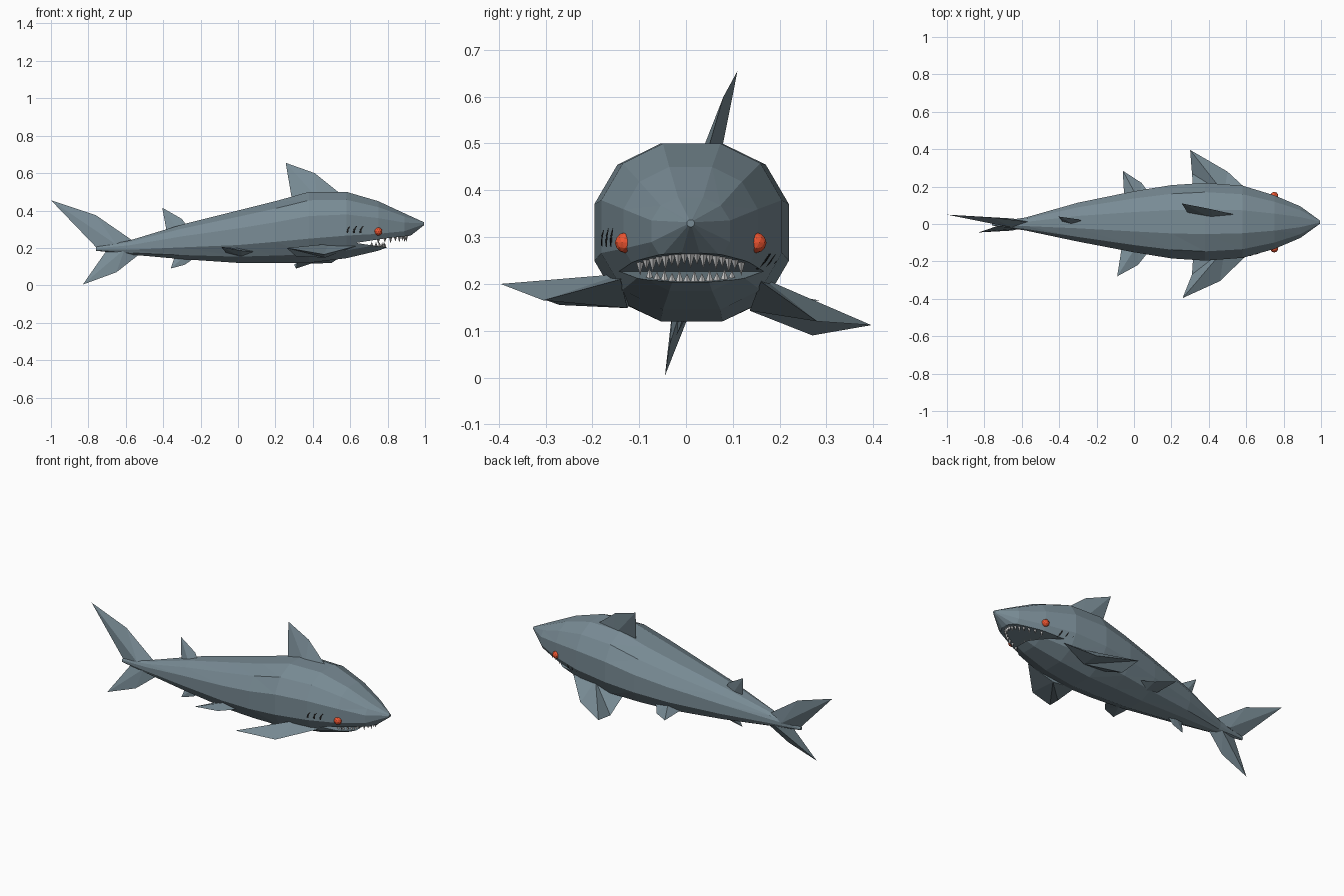
import bpy, bmesh, math
from mathutils import Vector

if "Cube" in bpy.data.objects:
    bpy.data.objects.remove(bpy.data.objects["Cube"])


def material(name, rgb):
    m = bpy.data.materials.new(name)
    m.diffuse_color = (*rgb, 1)
    m.use_nodes = True
    m.node_tree.nodes["Principled BSDF"].inputs["Base Color"].default_value = m.diffuse_color
    return m


SKIN = material("skin", (0.19, 0.26, 0.30))
RED = material("red", (0.85, 0.09, 0.03))
BLACK = material("black", (0.01, 0.01, 0.01))


def add(name, bm, mat=None):
    bmesh.ops.recalc_face_normals(bm, faces=bm.faces)
    me = bpy.data.meshes.new(name)
    bm.to_mesh(me)
    bm.free()
    ob = bpy.data.objects.new(name, me)
    bpy.context.collection.objects.link(ob)
    if mat:
        me.materials.append(mat)
    return ob


# Body sections: x, centre y, half width, bottom z, top z
SECTIONS = [
    (-0.76, 0, 0.008, 0.185, 0.205), (-0.58, 0, 0.035, 0.165, 0.24),
    (-0.30, 0.01, 0.105, 0.14, 0.325), (0.0, 0.012, 0.165, 0.12, 0.40),
    (0.20, 0.012, 0.198, 0.12, 0.45), (0.38, 0.012, 0.21, 0.12, 0.50),
    (0.58, 0.012, 0.195, 0.145, 0.50), (0.75, 0.01, 0.145, 0.185, 0.45),
    (0.89, 0.01, 0.085, 0.24, 0.385), (0.995, 0.01, 0.008, 0.322, 0.337)]


def squash(v, e=0.87):
    return math.copysign(abs(v) ** e, v)


def side_y(x, z, side):
    """Body surface y at a given x and z."""
    for a, b in zip(SECTIONS, SECTIONS[1:]):
        if a[0] <= x <= b[0]:
            t = (x - a[0]) / (b[0] - a[0])
            _, yc, w, zb, zt = [p + (q - p) * t for p, q in zip(a, b)]
            k = min(1, abs(2 * (z - zb) / (zt - zb) - 1))
            return yc + side * w * 0.97 * math.sqrt(1 - k ** 2.3)


# Faceted body loft
bm = bmesh.new()
N = 12
rings = []
for x, yc, w, zb, zt in SECTIONS:
    ring = []
    for i in range(N):
        a = math.radians(15) + i * math.tau / N
        ring.append(bm.verts.new((x, yc + w * 1.02 * squash(math.cos(a)),
                                  (zb + zt) / 2 + (zt - zb) / 2 * 1.03 * squash(math.sin(a)))))
    rings.append(ring)
for r, s in zip(rings, rings[1:]):
    for i in range(N):
        j = (i + 1) % N
        bm.faces.new((r[i], r[j], s[j], s[i]))
bm.faces.new(rings[0])
bm.faces.new(rings[-1])
bmesh.ops.triangulate(bm, faces=bm.faces)
body = add("body", bm, SKIN)

# Open mouth, cut as a wedge
bm = bmesh.new()
wedge = [(0.63, 0.227), (0.78, 0.25), (1.05, 0.28), (1.05, 0.17), (0.84, 0.20), (0.74, 0.21)]
sides = [[bm.verts.new((x, y, z)) for x, z in wedge] for y in (-0.4, 0.4)]
for ring in sides:
    bm.faces.new(ring)
for i in range(len(wedge)):
    j = (i + 1) % len(wedge)
    bm.faces.new((sides[0][i], sides[0][j], sides[1][j], sides[1][i]))
cutter = add("mouth_cutter", bm, SKIN)
cutter.hide_render = True
mod = body.modifiers.new("mouth", 'BOOLEAN')
mod.operation, mod.object, mod.solver = 'DIFFERENCE', cutter, 'EXACT'
bpy.context.view_layer.objects.active = body
bpy.ops.object.modifier_apply(modifier=mod.name)
bpy.data.objects.remove(cutter)


# Fin: outline from root front round the tip to root back, thickest at the root
def fin(name, pts, thick):
    pts = [Vector(p) for p in pts]
    root = (pts[0] + pts[-1]) / 2
    n = (pts[1] - root).cross(pts[2] - root).normalized() * thick
    bm = bmesh.new()
    rim = [bm.verts.new(p) for p in pts]
    for apex in (bm.verts.new(root + n), bm.verts.new(root - n)):
        for i in range(len(rim)):
            bm.faces.new((rim[i], rim[(i + 1) % len(rim)], apex))
    return add(name, bm, SKIN)


fin("dorsal_fin", [(0.56, 0.045, 0.48), (0.41, 0.08, 0.60), (0.255, 0.11, 0.655),
                   (0.29, 0.055, 0.45)], 0.022)
fin("second_dorsal_fin", [(-0.26, 0.01, 0.30), (-0.30, 0.025, 0.355), (-0.405, 0.04, 0.415),
                          (-0.38, 0.01, 0.28)], 0.016)
fin("anal_fin", [(-0.22, 0, 0.155), (-0.285, -0.012, 0.11), (-0.36, -0.02, 0.09),
                 (-0.335, 0, 0.165)], 0.014)
fin("tail_upper_lobe", [(-0.55, 0.01, 0.23), (-0.76, 0.035, 0.375), (-1.0, 0.05, 0.455),
                        (-0.75, 0, 0.195)], 0.025)
fin("tail_lower_lobe", [(-0.51, 0, 0.18), (-0.65, -0.035, 0.07), (-0.83, -0.045, 0.004),
                        (-0.70, 0, 0.19)], 0.025)
fin("pectoral_fin_left", [(0.63, 0.16, 0.205), (0.50, 0.28, 0.12), (0.30, 0.396, 0.112),
                          (0.31, 0.27, 0.09), (0.32, 0.14, 0.15)], 0.038)
fin("pectoral_fin_right", [(0.63, -0.14, 0.21), (0.46, -0.305, 0.165), (0.26, -0.396, 0.20),
                           (0.31, -0.27, 0.155), (0.32, -0.12, 0.16)], 0.038)
fin("pelvic_fin_left", [(0.10, 0.14, 0.18), (0.04, 0.22, 0.155), (-0.06, 0.285, 0.165),
                        (-0.05, 0.10, 0.16)], 0.022)
fin("pelvic_fin_right", [(0.10, -0.12, 0.18), (0.02, -0.22, 0.185), (-0.09, -0.28, 0.205),
                         (-0.06, -0.09, 0.17)], 0.022)


# Teeth: four-sided spikes along an arc
def teeth(name, count, half, front, depth, z0, z1, length):
    bm = bmesh.new()
    for i in range(count):
        t = -1 + 2 * i / (count - 1)
        z = z1 + (z0 - z1) * t * t
        c = Vector((front - depth * t * t, 0.01 + half * t, z))
        base = [bm.verts.new(c + Vector((0.009 * math.cos(a), 0.009 * math.sin(a), 0)))
                for a in (k * math.pi / 2 for k in range(4))]
        tip = bm.verts.new(c + Vector((0, 0, length * (1 - 0.25 * (i % 2)))))
        bm.faces.new(base)
        for k in range(4):
            bm.faces.new((base[k], base[(k + 1) % 4], tip))
    add(name, bm)


teeth("upper_teeth", 17, 0.108, 0.90, 0.15, 0.25, 0.265, -0.032)
teeth("lower_teeth", 12, 0.088, 0.785, 0.07, 0.209, 0.203, 0.026)

# Eyes and gill slits on both sides
for side, label in ((1, "left"), (-1, "right")):
    bm = bmesh.new()
    bmesh.ops.create_icosphere(bm, subdivisions=2, radius=0.022)
    bmesh.ops.translate(bm, verts=bm.verts, vec=(0.75, 0.01 + side * 0.14, 0.288))
    add("eye_" + label, bm, RED)
    zc = 0.285 if side < 0 else 0.265
    for g in range(3):
        cu = bpy.data.curves.new("gill", 'CURVE')
        cu.dimensions, cu.bevel_depth, cu.bevel_resolution = '3D', 0.008, 1
        cu.use_fill_caps = True
        sp = cu.splines.new('POLY')
        sp.points.add(4)
        for i, p in enumerate(sp.points):
            t = i / 2 - 1
            x, z = 0.583 + 0.035 * g + 0.016 * t * t, zc + 0.032 * t
            p.co = (x, side_y(x, z, side), z, 1)
            p.radius = 1.1 - 0.6 * abs(t)
        cu.materials.append(BLACK)
        ob = bpy.data.objects.new(f"gill_{label}_{g + 1}", cu)
        bpy.context.collection.objects.link(ob)
